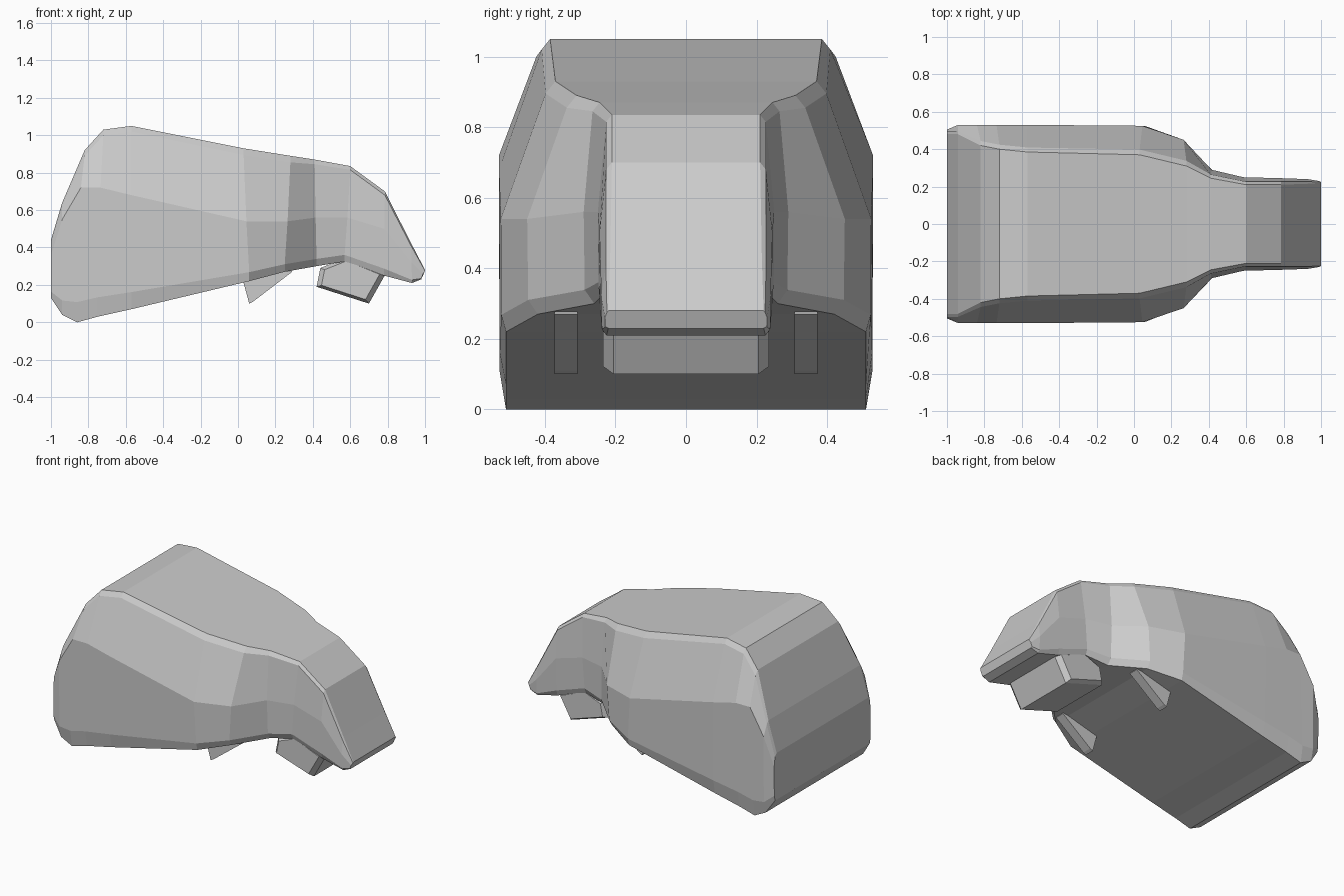
import bpy, bmesh

if "Cube" in bpy.data.objects:
    bpy.data.objects.remove(bpy.data.objects["Cube"])


def make_object(name, bm):
    bmesh.ops.remove_doubles(bm, verts=bm.verts, dist=0.0005)
    bmesh.ops.recalc_face_normals(bm, faces=bm.faces)
    mesh = bpy.data.meshes.new(name)
    bm.to_mesh(mesh)
    bm.free()
    obj = bpy.data.objects.new(name, mesh)
    bpy.context.collection.objects.link(obj)
    return obj


def loft(name, rings):
    """Skin a series of closed rings and cap both ends."""
    bm = bmesh.new()
    loops = [[bm.verts.new(p) for p in ring] for ring in rings]
    n = len(loops[0])
    for a, b in zip(loops, loops[1:]):
        for i in range(n):
            j = (i + 1) % n
            bm.faces.new((a[i], a[j], b[j], b[i]))
    bm.faces.new(loops[0])
    bm.faces.new(loops[-1])
    return make_object(name, bm)


def slab(name, profile, y0, y1, inset=0.0):
    """Side profile in x/z extruded across y, with optional chamfered flanks."""
    cx = sum(p[0] for p in profile) / len(profile)
    cz = sum(p[1] for p in profile) / len(profile)

    def ring(y, s):
        return [(cx + (x - cx) * s, y, cz + (z - cz) * s) for x, z in profile]
    rings = [ring(y0, 1), ring(y1, 1)]
    if inset:
        rings = [ring(y0, .84), ring(y0 + inset, 1), ring(y1 - inset, 1), ring(y1, .84)]
    return loft(name, rings)


# Body and head: bottom x, y, z; shoulder y, z; top x, y, z; chamfer size
sections = [
    (-1.00, .495, .13, .505, .36, -1.00, .48, .44, .02),
    (-.94, .51, .04, .53, .55, -.94, .48, .64, .02),
    (-.86, .51, .00, .53, .72, -.82, .42, .92, .03),
    (-.75, .51, .03, .53, .72, -.72, .40, 1.03, .03),
    (-.57, .51, .07, .53, .68, -.57, .385, 1.05, .03),
    (.06, .51, .22, .525, .54, .03, .37, .93, .035),
    (.25, .42, .27, .45, .54, .28, .31, .89, .035),
    (.42, .26, .30, .29, .56, .41, .245, .87, .025),
    (.57, .235, .325, .25, .56, .60, .21, .835, .02),
    (.78, .23, .25, .245, .50, .785, .21, .70, .02),
    (.93, .225, .21, .24, .32, .925, .215, .424, .015),
    (.98, .22, .23, .23, .26, 1.00, .22, .28, .005),
]
rings = []
for xb, yb, zb, ys, zs, xt, yt, zt, c in sections:
    xm = (xb + xt) / 2
    half = [(xb, yb, zb),
            (xb, yb + (ys - yb) * .9, zb + (zs - zb) * .15),
            (xm, ys, zs),
            (xt, yt + c * .8, zt - c),
            (xt, yt, zt)]
    rings.append(half + [(x, -y, z) for x, y, z in reversed(half)])
loft("body_and_head", rings)

# Lower jaw tucked under the head
slab("lower_jaw", [(.44, .29), (.42, .19), (.70, .10), (.79, .26), (.58, .345)],
     -.235, .235, .03)

# Pair of small wedge feet
for side, y in (("left", -.34), ("right", .34)):
    slab(side + "_foot", [(.03, .24), (.03, .21), (.06, .10), (.08, .11), (.29, .27), (.27, .31)],
         y - .032, y + .032)
